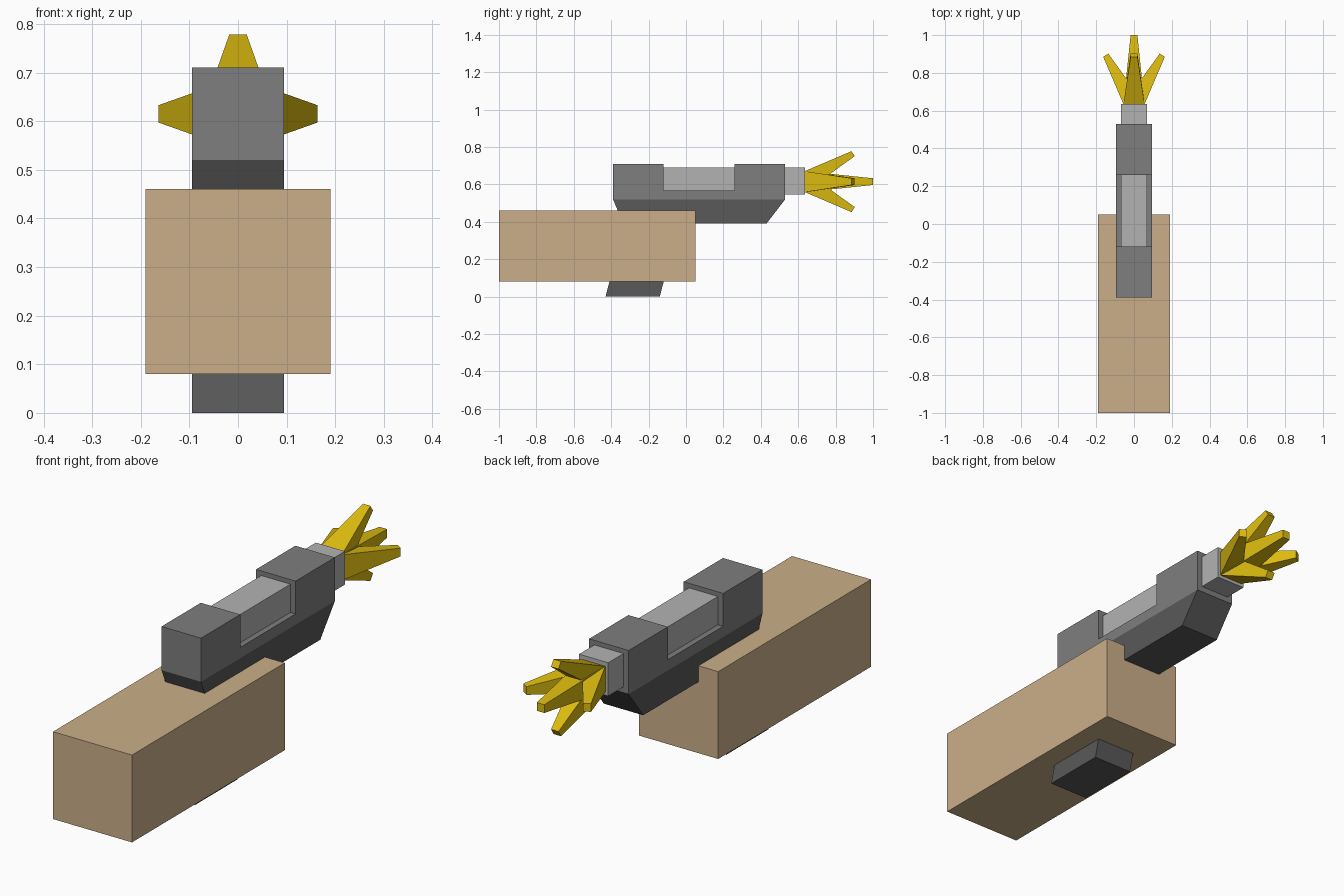
import bpy
import bmesh
from mathutils import Vector, Matrix

if "Cube" in bpy.data.objects:
    bpy.data.objects.remove(bpy.data.objects["Cube"])


def material(name, rgb):
    m = bpy.data.materials.new(name)
    m.diffuse_color = (*rgb, 1)
    m.use_nodes = True
    m.node_tree.nodes["Principled BSDF"].inputs["Base Color"].default_value = m.diffuse_color
    return m


TAN = material("tan", (0.60, 0.43, 0.25))
DARK = material("dark_grey", (0.10, 0.10, 0.10))
MID = material("mid_grey", (0.21, 0.21, 0.21))
LIGHT = material("light_grey", (0.45, 0.45, 0.45))
YELLOW = material("yellow", (0.72, 0.50, 0.005))


def finish(name, bm, mat):
    bmesh.ops.recalc_face_normals(bm, faces=bm.faces)
    mesh = bpy.data.meshes.new(name)
    bm.to_mesh(mesh)
    bm.free()
    mesh.materials.append(mat)
    ob = bpy.data.objects.new(name, mesh)
    bpy.context.collection.objects.link(ob)
    return ob


def extrude_profile(name, yz, half_width, mat):
    """Side profile in y/z, extruded symmetrically across x."""
    bm = bmesh.new()
    face = bm.faces.new([bm.verts.new((-half_width, y, z)) for y, z in yz])
    ext = bmesh.ops.extrude_face_region(bm, geom=[face])
    verts = [g for g in ext["geom"] if isinstance(g, bmesh.types.BMVert)]
    bmesh.ops.translate(bm, verts=verts, vec=(2 * half_width, 0, 0))
    return finish(name, bm, mat)


def rect(y0, y1, z0, z1):
    return [(y0, z0), (y1, z0), (y1, z1), (y0, z1)]


# Forearm block
extrude_profile("arm", rect(-1.0, 0.05, 0.08, 0.46), 0.19, TAN)

# Pistol: raked grip, chamfered frame, notched slide, exposed barrel
extrude_profile("grip", [(-0.43, 0), (-0.14, 0), (-0.04, 0.39), (-0.33, 0.39)], 0.095, DARK)
extrude_profile("frame", [(-0.335, 0.39), (0.43, 0.39), (0.53, 0.52), (-0.39, 0.52)], 0.095, DARK)
extrude_profile("slide", [(-0.39, 0.52), (0.53, 0.52), (0.53, 0.71), (0.26, 0.71),
                          (0.26, 0.567), (-0.12, 0.567), (-0.12, 0.71), (-0.39, 0.71)],
                0.095, MID)
extrude_profile("barrel", rect(-0.12, 0.635, 0.545, 0.69), 0.07, LIGHT)

# Muzzle flash: five tapered spikes sharing one square base
CENTRE = Vector((0, 0, 0.615))
BASE_Y, BASE, TIP = 0.635, 0.056, 0.018


def spike(name, low, high, turn=0):
    """low and high are the (y, z offset) of the tip edges; turn is quarter turns about y."""
    bm = bmesh.new()
    corners = [(BASE_Y, -BASE, BASE), (*low, TIP), (*high, TIP), (BASE_Y, BASE, BASE)]
    left = [bm.verts.new((-x, y, z)) for y, z, x in corners]
    right = [bm.verts.new((x, y, z)) for y, z, x in corners]
    bm.faces.new(left)
    bm.faces.new(right[::-1])
    for i in range(4):
        j = (i + 1) % 4
        bm.faces.new((left[i], right[i], right[j], left[j]))
    rot = Matrix.Rotation(turn * 1.57079633, 4, 'Y')
    bmesh.ops.transform(bm, matrix=Matrix.Translation(CENTRE) @ rot, verts=bm.verts)
    finish(name, bm, YELLOW)


spike("flash_centre", (1.0, -TIP), (1.0, TIP))
for turn, side in enumerate(("top", "right", "bottom", "left")):
    spike("flash_" + side, (0.902, 0.136), (0.885, 0.163), turn)
